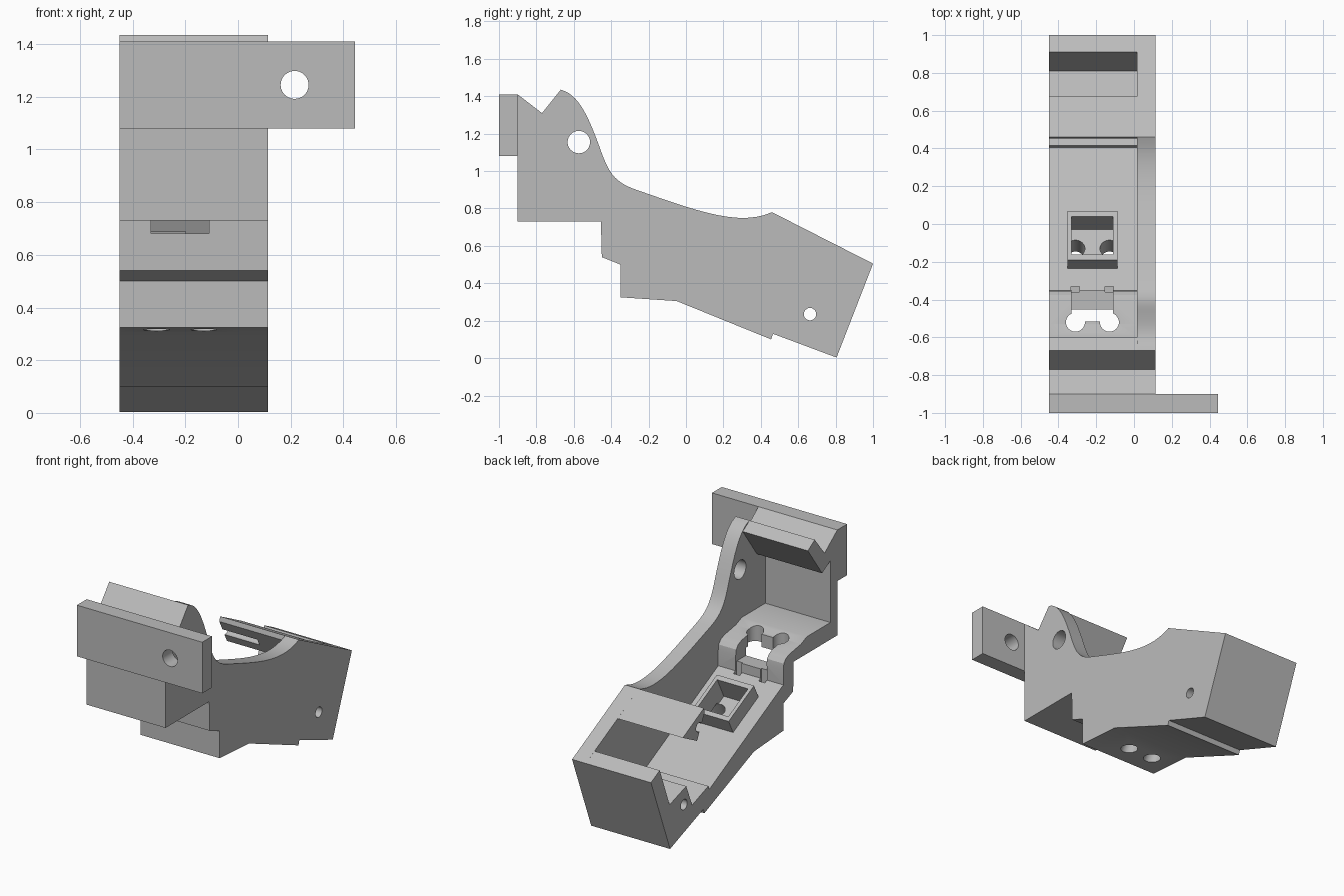
import bpy, bmesh, math
from mathutils import Matrix, Vector
from mathutils.geometry import interpolate_bezier

cube = bpy.data.objects.get("Cube")
if cube:
    bpy.data.objects.remove(cube, do_unlink=True)

grey = bpy.data.materials.new("plain grey")
grey.use_nodes = True
grey.diffuse_color = (0.5, 0.5, 0.5, 1)
grey.node_tree.nodes["Principled BSDF"].inputs["Base Color"].default_value = (0.5, 0.5, 0.5, 1)

LEFT, INNER, RIGHT = 0.113, 0.015, -0.45
TILT = -math.atan(0.51)
UP = Vector((0, -math.sin(TILT), math.cos(TILT)))  # normal of the sloping floor


def finish(bm, name):
    bmesh.ops.recalc_face_normals(bm, faces=bm.faces)
    mesh = bpy.data.meshes.new(name)
    bm.to_mesh(mesh)
    bm.free()
    mesh.materials.append(grey)
    obj = bpy.data.objects.new(name, mesh)
    bpy.context.collection.objects.link(obj)
    return obj


def prism(name, outline, x0, x1):
    """Extrude a (y, z) outline along x."""
    bm = bmesh.new()
    face = bm.faces.new([bm.verts.new((x0, y, z)) for y, z in outline])
    side = bmesh.ops.extrude_face_region(bm, geom=[face])["geom"]
    verts = [v for v in side if isinstance(v, bmesh.types.BMVert)]
    bmesh.ops.translate(bm, verts=verts, vec=(x1 - x0, 0, 0))
    return finish(bm, name)


def box(name, centre, size, tilt=0):
    bm = bmesh.new()
    matrix = Matrix.Translation(centre) @ Matrix.Rotation(tilt, 4, "X") @ Matrix.Diagonal((*size, 1))
    bmesh.ops.create_cube(bm, size=1, matrix=matrix)
    return finish(bm, name)


def rod(name, centre, radius, length, axis):
    bm = bmesh.new()
    turn = Vector(axis).to_track_quat("Z", "Y").to_matrix().to_4x4()
    bmesh.ops.create_cone(bm, cap_ends=True, segments=40, radius1=radius, radius2=radius,
                          depth=length, matrix=Matrix.Translation(centre) @ turn)
    return finish(bm, name)


def combine(target, tool, operation="DIFFERENCE"):
    mod = target.modifiers.new("cut", "BOOLEAN")
    mod.operation, mod.solver, mod.object = operation, "EXACT", tool
    bpy.context.view_layer.objects.active = target
    bpy.ops.object.modifier_apply(modifier=mod.name)
    bpy.data.objects.remove(tool, do_unlink=True)


# Shared underside, from the back end forward
underside = [(1, 0.505), (0.805, 0.003), (0.465, 0.13), (0.455, 0.10), (-0.05, 0.305),
             (-0.35, 0.325), (-0.35, 0.50), (-0.45, 0.54), (-0.455, 0.73), (-0.9, 0.73)]
clip_top = [(-0.9, 1.41), (-0.77, 1.31)]

# Side wall with a swept upper edge
sweep = []
for curve in ([(-0.67, 1.435), (-0.57, 1.41), (-0.52, 1.28), (-0.47, 1.15)],
              [(-0.47, 1.15), (-0.42, 1.01), (-0.40, 0.95), (-0.28, 0.905)],
              [(-0.28, 0.905), (0.05, 0.79), (0.28, 0.70), (0.46, 0.78)]):
    points = interpolate_bezier(*[Vector((y, z, 0)) for y, z in curve], 14)
    sweep += [(p.x, p.y) for p in points[:-1]]
sweep.append((0.46, 0.78))
wall = prism("side_wall", clip_top + sweep + underside, INNER, LEFT)
combine(wall, rod("hole", (0.06, -0.573, 1.155), 0.06, 0.4, (1, 0, 0)))

# Stepped tray: front wall with hooked lip, shelf, sloping floor, tooth, back wall
inside = [(-0.67, 1.435), (-0.6, 1.39), (-0.745, 1.19), (-0.83, 1.24), (-0.83, 0.84),
          (-0.59, 0.84), (-0.53, 0.815), (-0.41, 0.795), (-0.375, 0.78), (-0.355, 0.755),
          (-0.35, 0.72), (-0.35, 0.62), (0.405, 0.235), (0.415, 0.26), (0.58, 0.2),
          (0.64, 0.345), (0.81, 0.29), (0.91, 0.55)]
tray = prism("stepped_tray", clip_top + inside + underside, RIGHT, INNER)

# Tilted socket standing on the floor
socket_x = -0.22
combine(tray, box("socket", (socket_x, -0.088, 0.531), (0.265, 0.29, 0.12), TILT), "UNION")
combine(tray, box("recess", (socket_x, -0.06, 0.585), (0.22, 0.225, 0.30), TILT))

# Shelf keyhole, slots and angled screw holes
combine(tray, box("pocket", (socket_x, -0.42, 0.79), (0.22, 0.19, 0.22)))
for x in (-0.31, -0.13):
    combine(tray, rod("shelf_hole", (x, -0.52, 0.8), 0.05, 0.4, (0, 0, 1)))
    combine(tray, box("slot", (x, -0.345, 0.63), (0.045, 0.03, 0.16)))
    combine(tray, rod("screw_hole", Vector((x, -0.2, 0.315)) + UP * 0.04, 0.05, 0.26, UP))

# Pivot hole through the tooth and side wall
for part in (tray, wall):
    combine(part, rod("pivot_hole", (-0.15, 0.663, 0.235), 0.033, 1, (1, 0, 0)))

# Cross bar over the back opening
bar = prism("cross_bar", [(0.46, 0.78), (0.675, 0.67), (0.53, 0.595), (0.452, 0.75)], RIGHT, INNER)
combine(bar, rod("bar_hole", (RIGHT, 0.51, 0.675), 0.03, 0.5, (1, 0, 0)))

# Front mounting plate with bolt hole
plate = box("mounting_plate", (-0.0025, -0.95, 1.245), (0.895, 0.1, 0.33))
combine(plate, rod("bolt_hole", (0.215, -0.95, 1.245), 0.053, 0.4, (0, 1, 0)))

for obj in (wall, tray, bar, plate):
    bpy.ops.object.select_all(action="DESELECT")
    obj.select_set(True)
    bpy.context.view_layer.objects.active = obj
    bpy.ops.object.shade_smooth_by_angle(angle=math.radians(25))
